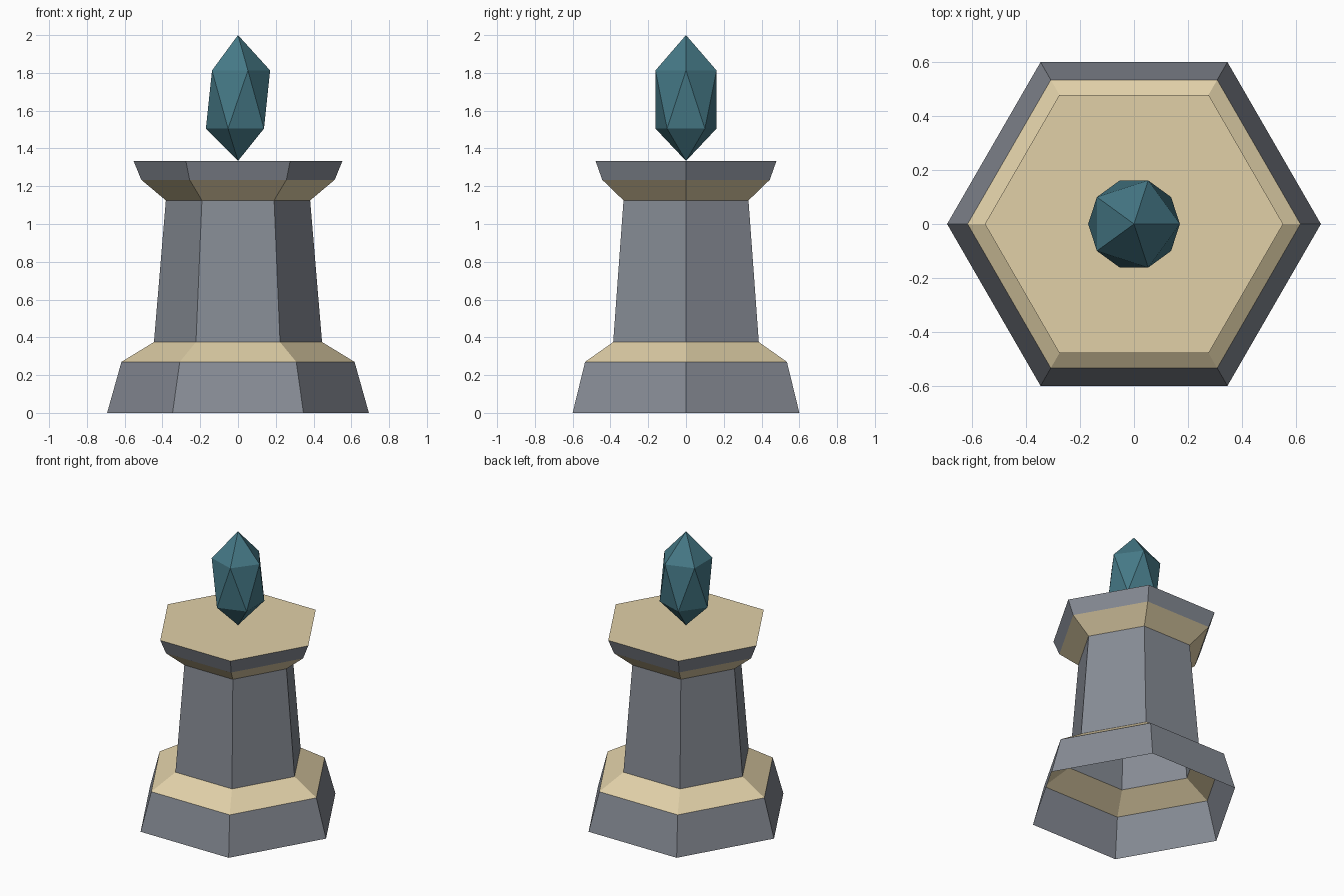
import bpy, bmesh
from math import cos, sin, pi

if "Cube" in bpy.data.objects:
    bpy.data.objects.remove(bpy.data.objects["Cube"])


def material(name, color):
    m = bpy.data.materials.new(name)
    m.diffuse_color = (*color, 1)
    m.use_nodes = True
    m.node_tree.nodes["Principled BSDF"].inputs["Base Color"].default_value = m.diffuse_color
    return m


stone = material("slate_stone", (0.24, 0.26, 0.30))
sand = material("sandstone", (0.75, 0.63, 0.39))
teal = material("teal_crystal", (0.06, 0.19, 0.24))


def ring(bm, sides, radius, z, turn=0.0):
    return [bm.verts.new((radius * cos(turn + 2 * pi * i / sides),
                          radius * sin(turn + 2 * pi * i / sides), z))
            for i in range(sides)]


def finish(bm, name, materials):
    mesh = bpy.data.meshes.new(name)
    bm.normal_update()
    bm.to_mesh(mesh)
    bm.free()
    for m in materials:
        mesh.materials.append(m)
    obj = bpy.data.objects.new(name, mesh)
    bpy.context.collection.objects.link(obj)
    return obj


# Hexagonal pedestal: stacked rings, alternating stone and sand bands, open below
profile = [(0.693, 0), (0.617, 0.27), (0.445, 0.375),
           (0.382, 1.125), (0.512, 1.234), (0.553, 1.334)]
bm = bmesh.new()
rings = [ring(bm, 6, r, z) for r, z in profile]
for band, (low, high) in enumerate(zip(rings, rings[1:])):
    for i in range(6):
        j = (i + 1) % 6
        bm.faces.new((low[i], low[j], high[j], high[i])).material_index = band % 2
bm.faces.new(rings[-1]).material_index = 1
finish(bm, "pedestal", [stone, sand])

# Five-sided crystal: two offset rings joined by triangles, pointed at both ends
bm = bmesh.new()
bottom = bm.verts.new((0, 0, 1.334))
top = bm.verts.new((0, 0, 2.0))
upper = ring(bm, 5, 0.17, 1.813)
lower = ring(bm, 5, 0.17, 1.505, pi / 5)
for i in range(5):
    j = (i + 1) % 5
    bm.faces.new((upper[i], upper[j], top))
    bm.faces.new((lower[i], upper[j], upper[i]))
    bm.faces.new((lower[i], lower[j], upper[j]))
    bm.faces.new((lower[j], lower[i], bottom))
finish(bm, "crystal", [teal])
